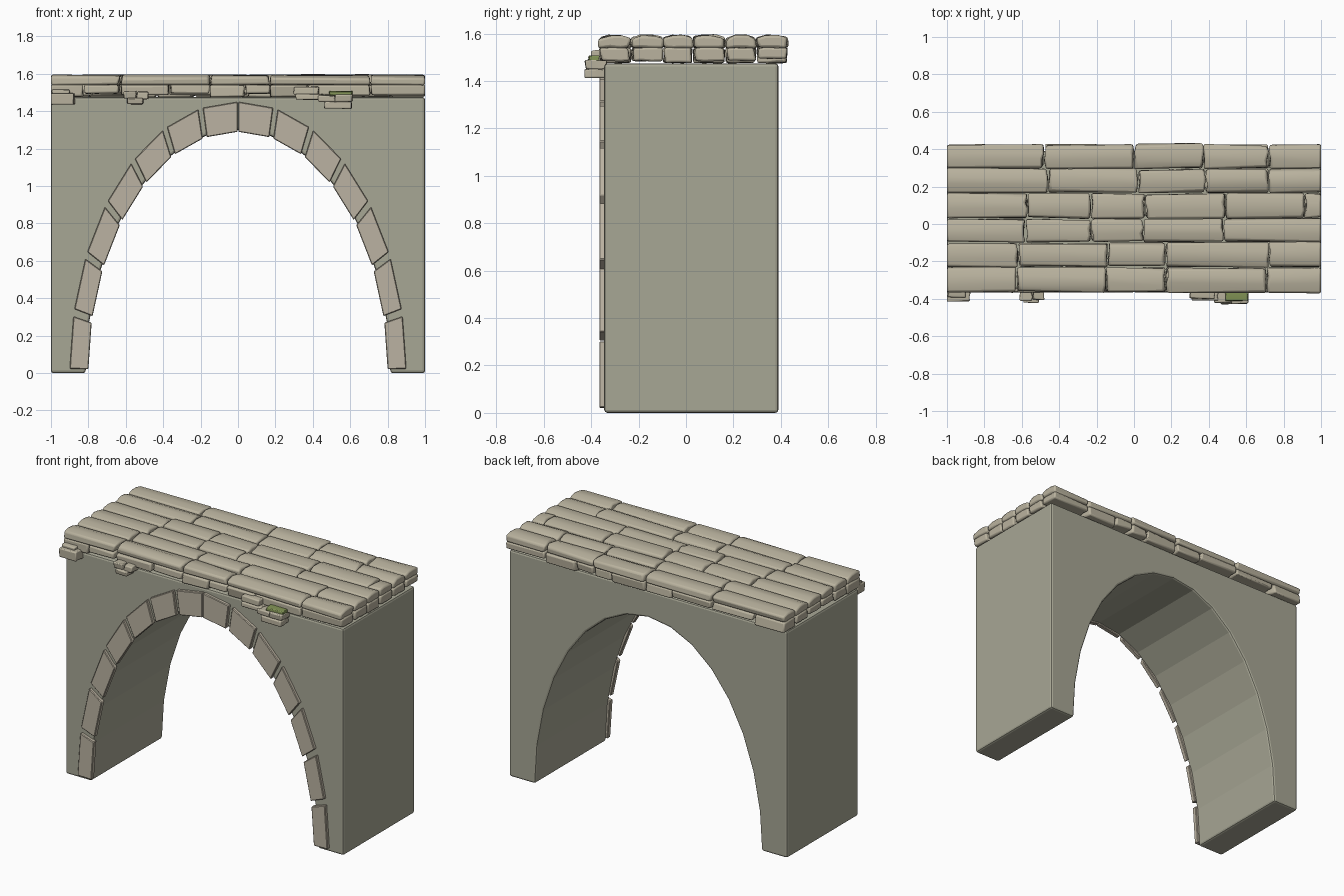
import bpy, bmesh, math, random

if "Cube" in bpy.data.objects:
    bpy.data.objects.remove(bpy.data.objects["Cube"])

random.seed(4)


def material(name, rgb):
    m = bpy.data.materials.new(name)
    m.diffuse_color = (*rgb, 1)
    m.use_nodes = True
    m.node_tree.nodes["Principled BSDF"].inputs["Base Color"].default_value = m.diffuse_color
    return m


WALL = material("wall_grey", (0.39, 0.385, 0.30))
STONE = material("warm_stone", (0.50, 0.45, 0.36))
SLAB = material("paving_stone", (0.49, 0.45, 0.345))
MOSS = material("moss_green", (0.22, 0.29, 0.09))


def finish(name, bm, mat, bevel=0.0, segments=2):
    bmesh.ops.recalc_face_normals(bm, faces=bm.faces[:])
    me = bpy.data.meshes.new(name)
    bm.to_mesh(me)
    bm.free()
    me.materials.append(mat)
    ob = bpy.data.objects.new(name, me)
    bpy.context.collection.objects.link(ob)
    if bevel:
        mod = ob.modifiers.new("bevel", 'BEVEL')
        mod.width, mod.segments = bevel, segments
        mod.limit_method, mod.angle_limit = 'ANGLE', math.radians(45)
    return ob


def loft(bm, rings):
    """Closed solid through rings of equal vertex count."""
    vs = [[bm.verts.new(p) for p in ring] for ring in rings]
    n = len(vs[0])
    for a, b in zip(vs, vs[1:]):
        for i in range(n):
            k = (i + 1) % n
            bm.faces.new((a[i], a[k], b[k], b[i]))
    bm.faces.new(vs[0][::-1])
    bm.faces.new(vs[-1])


def extrude_profile(bm, pts, y0, y1):
    loft(bm, [[(x, y, z) for x, z in pts] for y in (y0, y1)])


def arc(a, b, t):
    return (a * math.cos(t), b * math.sin(t))


# wall with arched opening
bm = bmesh.new()
N = 16
outline = [(-1, 0), (-1, 1.475), (1, 1.475), (1, 0)]
outline += [arc(0.815, 1.30, math.pi * i / N) for i in range(N)] + [(-0.815, 0)]
extrude_profile(bm, outline, -0.345, 0.39)
finish("arch_wall", bm, WALL, 0.013)

# ring of wedge stones on the front face
bm = bmesh.new()
step = math.pi / 14
for side in (-1, 1):
    for i in range(7):
        t0 = i * step + (0.014 if i else 0.016)
        t1 = (i + 1) * step - (0.014 if i < 6 else 0.003)
        pts = [arc(0.80, 1.29, t0), arc(0.90, 1.45, t0),
               arc(0.90, 1.45, t1), arc(0.80, 1.29, t1)]
        extrude_profile(bm, [(side * x, z) for x, z in pts], -0.366, -0.335)
finish("arch_ring_stones", bm, STONE, 0.004, 1)


def rough_block(bm, x0, x1, y0, y1, z0, z1, j=0.008, bow=0.0):
    """Box with jittered corners and a gently crowned top; x stays within 1."""
    r = random.uniform
    rings = []
    for s in range(4):
        y = y0 + (y1 - y0) * s / 3
        drop = bow * r(0.4, 1.0) if s in (0, 3) else 0
        ring = []
        for x, z in ((x0, z0), (x1, z0), (x1, z1 - drop), (x0, z1 - drop)):
            px = x if abs(x) == 1 else max(-1, min(1, x + r(-j, j)))
            ring.append((px, y + r(-j, j), z + r(-j, j) * 0.3))
        rings.append(ring)
    loft(bm, rings)


# paving: six staggered rows in two layers
rows = [
    (-0.365, -0.235, [-0.63, -0.15, 0.17, 0.71]),
    (-0.228, -0.102, [-0.62, -0.14, 0.17, 0.72]),
    (-0.095, 0.025, [-0.58, -0.23, 0.05, 0.48]),
    (0.033, 0.162, [-0.57, -0.23, 0.06, 0.49, 0.91]),
    (0.170, 0.293, [-0.46, 0.02, 0.38, 0.72]),
    (0.300, 0.425, [-0.48, 0.00, 0.37, 0.72]),
]
top, low = bmesh.new(), bmesh.new()
for y0, y1, splits in rows:
    ends = [-1] + splits + [1]
    for a, b in zip(ends, ends[1:]):
        xa = a if a == -1 else a + 0.005
        xb = b if b == 1 else b - 0.005
        rough_block(top, xa, xb, y0, y1, 1.54, 1.596 - random.uniform(0, 0.005), 0.009, 0.017)
        # lower stones are shorter
        mid = a + (b - a) * random.uniform(0.35, 0.65)
        spans = [(xa, xb)]
        if b - a > 0.3:
            spans = [(xa, mid - 0.005), (mid + 0.005, xb)]
        for p, q in spans:
            rough_block(low, p, q, y0 + 0.003, y1 - 0.003,
                        random.choice((1.477, 1.485, 1.495)), 1.542, 0.008, 0.004)
slabs = [finish("paving_top_stones", top, SLAB, 0.011),
         finish("paving_lower_stones", low, SLAB, 0.009)]

# broken stones jutting from the front edge
bm = bmesh.new()
for x0, x1, y0, z0, z1 in [
    (-1, -0.875, -0.415, 1.435, 1.497),
    (-0.995, -0.90, -0.39, 1.49, 1.515),
    (-0.61, -0.545, -0.41, 1.468, 1.508),
    (-0.54, -0.48, -0.405, 1.465, 1.505),
    (-0.59, -0.51, -0.42, 1.438, 1.472),
    (0.30, 0.43, -0.40, 1.49, 1.53),
    (0.31, 0.45, -0.41, 1.462, 1.493),
    (0.43, 0.52, -0.42, 1.45, 1.485),
    (0.52, 0.61, -0.425, 1.45, 1.49),
    (0.46, 0.605, -0.425, 1.413, 1.452),
]:
    rough_block(bm, x0, x1, y0, -0.335, z0, z1, 0.005, 0.004)
slabs.append(finish("jutting_stones", bm, SLAB, 0.006))

# moss patch
bm = bmesh.new()
rough_block(bm, 0.49, 0.61, -0.412, -0.345, 1.485, 1.508, 0.003, 0.003)
slabs.append(finish("moss_patch", bm, MOSS, 0.004))

# soft shading with sharp edges kept
bpy.ops.object.select_all(action='DESELECT')
for ob in slabs:
    ob.select_set(True)
bpy.context.view_layer.objects.active = slabs[0]
bpy.ops.object.shade_smooth_by_angle(angle=math.radians(35))
